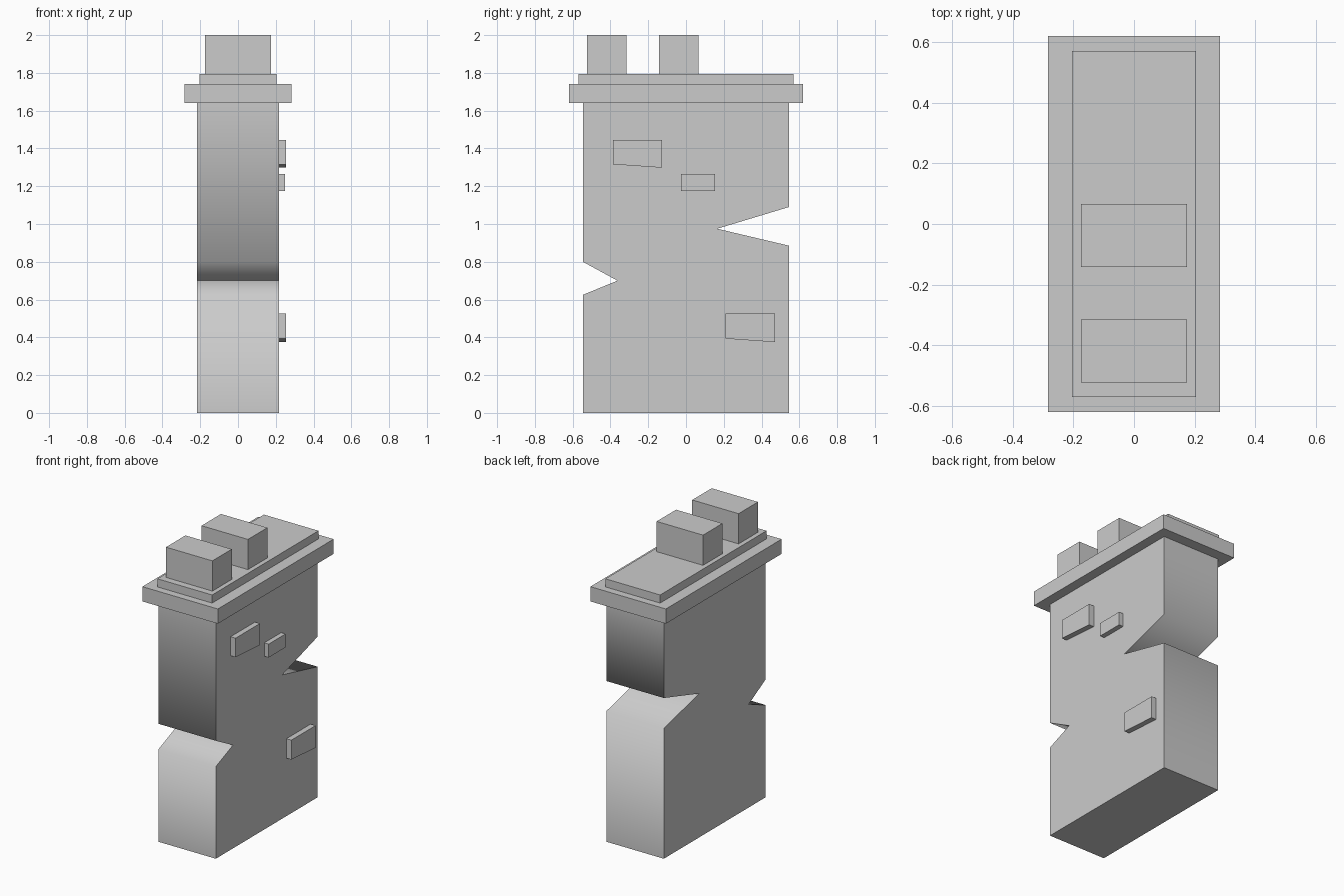
import bpy, bmesh, math

if "Cube" in bpy.data.objects:
    bpy.data.objects.remove(bpy.data.objects["Cube"])


def prism(name, profile, x0, x1):
    """Extrude a (y, z) profile along x from x0 to x1."""
    bm = bmesh.new()
    face = bm.faces.new([bm.verts.new((x0, y, z)) for y, z in profile])
    ext = bmesh.ops.extrude_face_region(bm, geom=[face])
    verts = [v for v in ext["geom"] if isinstance(v, bmesh.types.BMVert)]
    bmesh.ops.translate(bm, vec=(x1 - x0, 0, 0), verts=verts)
    bmesh.ops.recalc_face_normals(bm, faces=bm.faces)
    mesh = bpy.data.meshes.new(name)
    bm.to_mesh(mesh)
    bm.free()
    obj = bpy.data.objects.new(name, mesh)
    bpy.context.collection.objects.link(obj)
    return obj


def block(name, half_x, y0, y1, z0, z1):
    return prism(name, [(y0, z0), (y1, z0), (y1, z1), (y0, z1)], -half_x, half_x)


# Wall with a wedge-shaped crack at the front and back
W, D = 0.216, 0.546
wall = prism("wall", [
    (-D, 0), (D, 0),
    (D, 0.885), (0.165, 0.975), (D, 1.09),
    (D, 1.64), (-D, 1.64),
    (-D, 0.80), (-0.363, 0.70), (-D, 0.625)], -W, W)
bpy.context.view_layer.objects.active = wall
wall.select_set(True)
bpy.ops.object.shade_smooth_by_angle(angle=math.radians(80))

# Stepped coping on top
block("coping_slab", 0.283, -0.62, 0.62, 1.64, 1.74)
block("coping_step", 0.205, -0.57, 0.57, 1.74, 1.795)

# Battlement blocks
for i, y in enumerate((-0.523, -0.142)):
    block(f"battlement_{i + 1}", 0.174, y, y + 0.208, 1.795, 2.0)

# Raised bricks on the right side: y0, y1, top, bottom at y0, bottom at y1, outer x
bricks = [(-0.387, -0.127, 1.445, 1.316, 1.298, 0.253),
          (-0.027, 0.154, 1.266, 1.175, 1.175, 0.249),
          (0.21, 0.47, 0.525, 0.393, 0.375, 0.253)]
for i, (y0, y1, top, b0, b1, x) in enumerate(bricks):
    prism(f"raised_brick_{i + 1}", [(y0, b0), (y1, b1), (y1, top), (y0, top)], W - 0.01, x)
